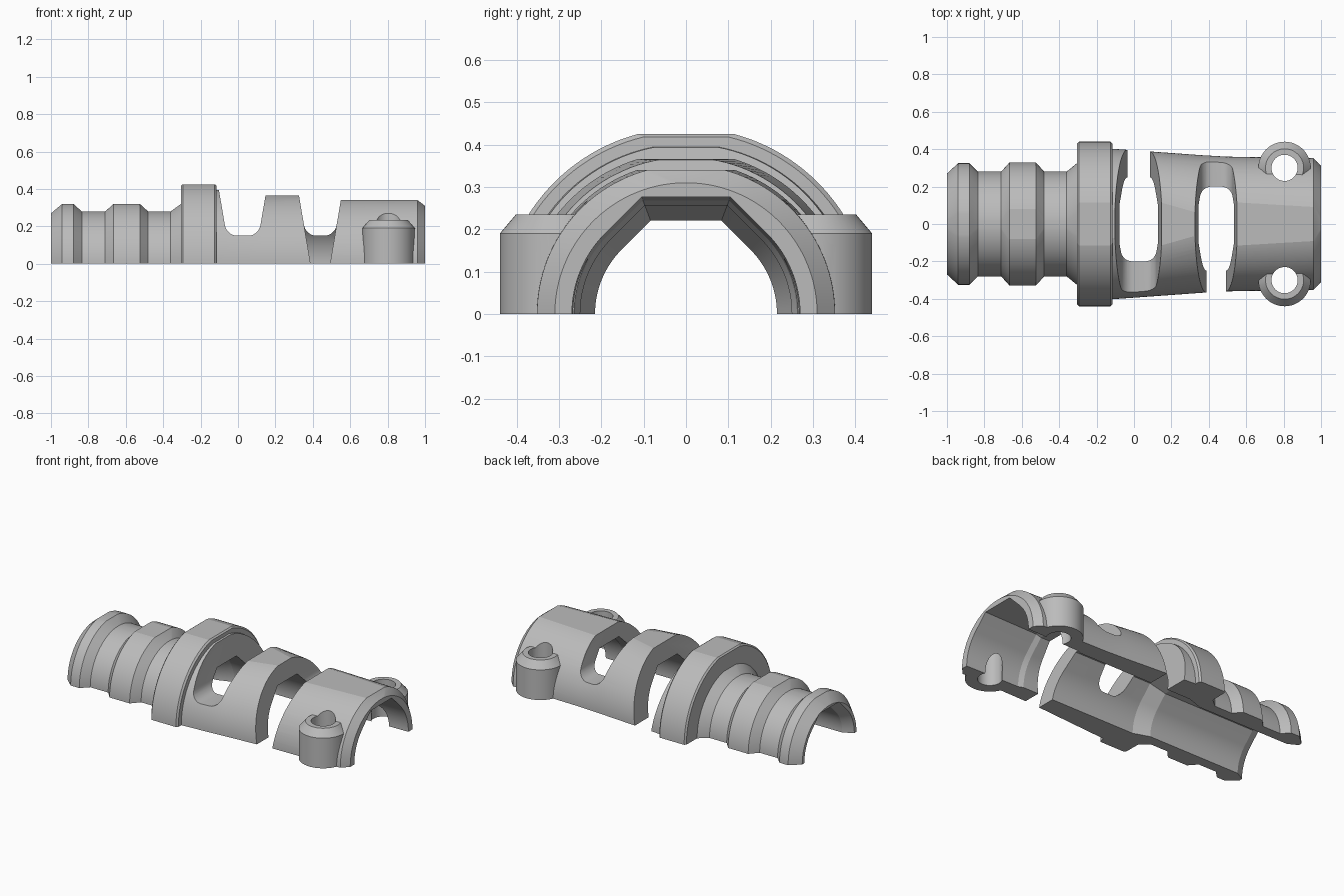
import bpy, bmesh
from math import sin, cos, asin, pi, radians

if "Cube" in bpy.data.objects:
    bpy.data.objects.remove(bpy.data.objects["Cube"], do_unlink=True)

grey = bpy.data.materials.new("plain grey")
grey.use_nodes = True
grey.diffuse_color = (0.5, 0.5, 0.5, 1)
grey.node_tree.nodes["Principled BSDF"].inputs["Base Color"].default_value = (0.5, 0.5, 0.5, 1)


def loft(name, rings):
    """Closed solid skinned through rings of equal point count."""
    bm = bmesh.new()
    loops = [[bm.verts.new(p) for p in ring] for ring in rings]
    n = len(loops[0])
    for a, b in zip(loops, loops[1:]):
        for i in range(n):
            j = (i + 1) % n
            bm.faces.new((a[i], a[j], b[j], b[i]))
    bm.faces.new(loops[0])
    bm.faces.new(loops[-1])
    bmesh.ops.recalc_face_normals(bm, faces=bm.faces)
    mesh = bpy.data.meshes.new(name)
    bm.to_mesh(mesh)
    bm.free()
    mesh.materials.append(grey)
    obj = bpy.data.objects.new(name, mesh)
    bpy.context.collection.objects.link(obj)
    return obj


def combine(target, tool, operation):
    """Apply a boolean and discard the tool."""
    tool.hide_render = True
    mod = target.modifiers.new("cut", "BOOLEAN")
    mod.operation, mod.solver, mod.object = operation, "EXACT", tool
    bpy.context.view_layer.objects.active = target
    bpy.ops.object.modifier_apply(modifier=mod.name)
    bpy.data.objects.remove(tool, do_unlink=True)


def mirrored(x, half):
    return [(x, y, z) for y, z in half] + [(x, -y, z) for y, z in reversed(half)]


def outer_ring(x, r, top):
    """Half circle with a flat crown."""
    end = asin(min(top / r, 0.998))
    return mirrored(x, [(r * cos(end * i / 28), r * sin(end * i / 28)) for i in range(29)])


def bore_ring(x, r):
    """Half circle closed by slopes and a flat ceiling."""
    arc = [(r * cos(pi / 4 * i / 16), r * sin(pi / 4 * i / 16)) for i in range(17)]
    top = r * 1.025
    return mirrored(x, [(r, -0.1)] + arc + [(r * 2 ** 0.5 - top, top)])


def circle(x, y, z, r, n=48):
    return [(x + r * cos(2 * pi * i / n), y + r * sin(2 * pi * i / n), z) for i in range(n)]


def slot_profile(left, right, bottom, fillet):
    """Cross-section widening upward, with rounded lower corners."""
    slope, top = 0.17, 0.6
    pts = []
    for side, x0 in ((-1, left), (1, right)):
        wall = x0 + side * slope * bottom
        corner = [(wall + side * (slope * fillet * (1 - sin(t)) - fillet * (1 - cos(t))),
                   bottom + fillet * (1 - sin(t)))
                  for t in (pi / 2 * i / 8 for i in range(9))]
        strip = [(x0 + side * slope * top, top)] + corner
        pts += strip if side < 0 else strip[::-1]
    return pts


def cut_slot(target, left, right, open_side):
    """Slot running out at one side and stopping above the base at the other."""
    for side, bottom, fillet in ((open_side, -0.15, 0.02), (-open_side, 0.15, 0.055)):
        prof = slot_profile(left, right, bottom, fillet)
        tool = loft("slot_cutter", [[(x, y, z) for x, z in prof] for y in (-0.02 * side, 0.6 * side)])
        combine(target, tool, "DIFFERENCE")


# Stepped half sleeve: position, radius, crown height
sleeve = [(-1, 0.27, 0.27), (-0.94, 0.325, 0.32), (-0.88, 0.325, 0.32), (-0.835, 0.28, 0.28),
          (-0.71, 0.28, 0.28), (-0.665, 0.33, 0.32), (-0.525, 0.33, 0.32), (-0.48, 0.28, 0.28),
          (-0.36, 0.28, 0.28), (-0.305, 0.325, 0.32), (-0.304, 0.43, 0.418), (-0.295, 0.44, 0.425),
          (-0.125, 0.44, 0.425), (-0.115, 0.43, 0.418), (-0.114, 0.402, 0.395), (0.14, 0.384, 0.366),
          (0.36, 0.368, 0.364), (0.5, 0.36, 0.34), (0.96, 0.352, 0.34), (1, 0.31, 0.31)]
shell = loft("half_shell", [outer_ring(*s) for s in sleeve])

# Bolt bosses on both sides
for side in (-1, 1):
    y = 0.3 * side
    boss = loft("boss", [circle(0.805, y, z, r) for z, r in ((0, 0.14), (0.19, 0.14), (0.235, 0.102))])
    combine(shell, boss, "UNION")

# Stepped bore
bore = [(-1.02, 0.26), (-0.94, 0.215), (-0.3, 0.215), (-0.2, 0.25), (0.6, 0.25), (0.63, 0.262), (1.02, 0.27)]
combine(shell, loft("bore_cutter", [bore_ring(*b) for b in bore]), "DIFFERENCE")

# Bolt holes
for side in (-1, 1):
    hole = loft("hole_cutter", [circle(0.805, 0.3 * side, z, 0.07) for z in (-0.1, 0.6)])
    combine(shell, hole, "DIFFERENCE")

# Opposed cross slots
cut_slot(shell, -0.035, 0.085, 1)
cut_slot(shell, 0.388, 0.492, -1)

# Shading
bpy.ops.object.select_all(action="DESELECT")
shell.select_set(True)
bpy.context.view_layer.objects.active = shell
bpy.ops.object.shade_smooth_by_angle(angle=radians(12))
